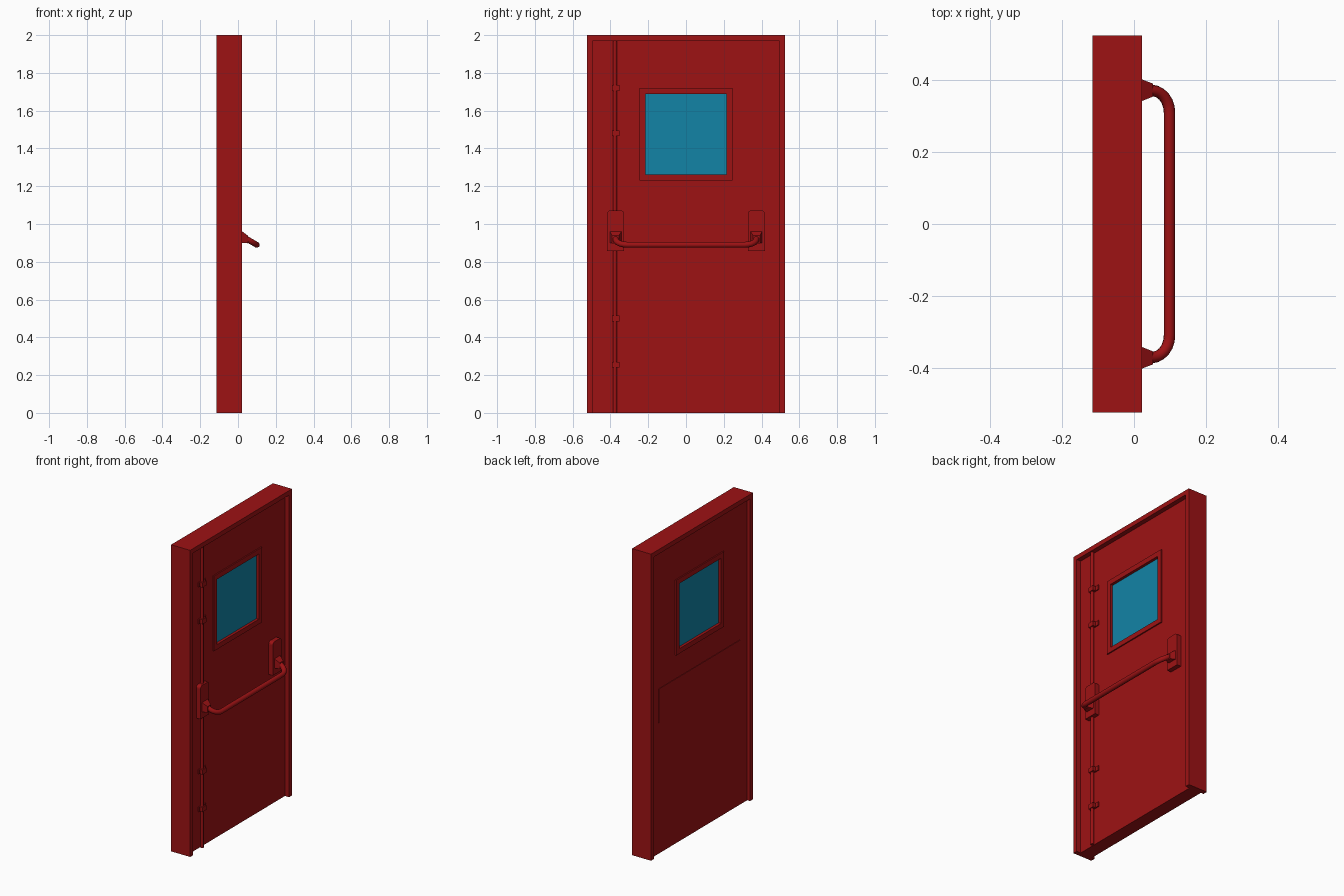
import bpy, bmesh, math

if "Cube" in bpy.data.objects:
    bpy.data.objects.remove(bpy.data.objects["Cube"])


def material(name, color):
    m = bpy.data.materials.new(name)
    m.diffuse_color = color
    m.use_nodes = True
    m.node_tree.nodes["Principled BSDF"].inputs["Base Color"].default_value = m.diffuse_color
    return m


RED = material("red_paint", (0.34, 0.006, 0.007, 1))
BLUE = material("blue_glass", (0.006, 0.23, 0.38, 1))


def finish(name, bm, mat=RED):
    bmesh.ops.recalc_face_normals(bm, faces=bm.faces)
    me = bpy.data.meshes.new(name)
    bm.to_mesh(me)
    bm.free()
    me.materials.append(mat)
    ob = bpy.data.objects.new(name, me)
    bpy.context.collection.objects.link(ob)
    return ob


def prism(name, pts, x0, x1, mat=RED):
    """Extrude a (y, z) outline along x."""
    bm = bmesh.new()
    f = bm.faces.new([bm.verts.new((x0, y, z)) for y, z in pts])
    new = bmesh.ops.extrude_face_region(bm, geom=[f])["geom"]
    bmesh.ops.translate(bm, vec=(x1 - x0, 0, 0),
                        verts=[v for v in new if isinstance(v, bmesh.types.BMVert)])
    return finish(name, bm, mat)


def rect(y0, y1, z0, z1):
    return [(y0, z0), (y1, z0), (y1, z1), (y0, z1)]


def ring(name, outer, inner, x0, x1):
    """Rectangular slab with a rectangular hole through it."""
    bm = bmesh.new()
    loops = [[bm.verts.new((x, y, z)) for y, z in rect(*r)]
             for r, x in ((outer, x0), (outer, x1), (inner, x1), (inner, x0))]
    for a, b in zip(loops, loops[1:] + loops[:1]):
        for i in range(4):
            j = (i + 1) % 4
            bm.faces.new((a[i], a[j], b[j], b[i]))
    return finish(name, bm)


# Door frame: two jambs and a header, open at the bottom
W, J = 0.525, 0.495
prism("door_frame", [(-W, 0), (-J, 0), (-J, 1.97), (J, 1.97),
                     (J, 0), (W, 0), (W, 2), (-W, 2)], -0.115, 0.022)

# Door leaf with window opening, raised trim and recessed glass
hole = (-0.215, 0.215, 1.262, 1.687)
trim = (-0.247, 0.247, 1.23, 1.72)
ring("door_leaf", (-J, J, 0, 1.97), hole, -0.095, -0.008)
ring("window_trim_front", trim, hole, -0.008, 0.0)
ring("window_trim_back", trim, hole, -0.103, -0.095)
prism("window_glass", rect(*hole), -0.085, -0.018, BLUE)

# Thin panel behind the handle, on the back face
prism("back_panel", rect(-0.42, 0.42, 0.855, 1.075), -0.098, -0.095)

# Vertical latch rod and its four clips
bm = bmesh.new()
bmesh.ops.create_cone(bm, cap_ends=True, segments=12, radius1=0.01, radius2=0.01, depth=1.97)
bmesh.ops.translate(bm, vec=(0.004, -0.376, 0.985), verts=bm.verts)
rod = finish("latch_rod", bm)
for z in (0.255, 0.5, 1.48, 1.72):
    prism("rod_clip", rect(-0.392, -0.352, z - 0.015, z + 0.015), -0.008, 0.018)
    prism("rod_clip_flange", rect(-0.4, -0.327, z - 0.015, z + 0.015), -0.008, -0.001)

# Handle end plates and tapered brackets
for side, label in ((-1, "left"), (1, "right")):
    c = side * 0.373
    hw, r = 0.045, 0.018
    pts = [(c - hw, 0.857), (c + hw, 0.857)]
    for k in range(5):
        a = math.radians(22.5 * k)
        pts.append((c + hw - r + r * math.cos(a), 1.072 - r + r * math.sin(a)))
    for k in range(5):
        a = math.radians(90 + 22.5 * k)
        pts.append((c - hw + r + r * math.cos(a), 1.072 - r + r * math.sin(a)))
    prism("handle_plate_" + label, pts, -0.008, 0.022)

    bm = bmesh.new()
    for x, h, z0, z1 in ((0.02, 0.031, 0.9, 0.962), (0.053, 0.018, 0.898, 0.938)):
        for y, z in rect(c - h, c + h, z0, z1):
            bm.verts.new((x, y, z))
    bmesh.ops.convex_hull(bm, input=bm.verts)
    bmesh.ops.dissolve_limit(bm, angle_limit=0.02, verts=bm.verts, edges=bm.edges)
    finish("handle_bracket_" + label, bm)

# Push bar: tube with curved ends, sloping down away from the door
half = [(0.035, 0.372)]
for k in range(7):
    a = math.radians(15 * k)
    half.append((0.05 + 0.049 * math.sin(a), 0.31 + 0.062 * math.cos(a)))
path = half + [(x, -y) for x, y in reversed(half)]
cu = bpy.data.curves.new("push_bar", "CURVE")
cu.dimensions = "3D"
cu.bevel_depth = 0.016
cu.bevel_resolution = 3
cu.use_fill_caps = True
sp = cu.splines.new("POLY")
sp.points.add(len(path) - 1)
for p, (x, y) in zip(sp.points, path):
    p.co = (x, y, 0.89 + (0.099 - x) * 0.58, 1)
cu.materials.append(RED)
bar = bpy.data.objects.new("push_bar", cu)
bpy.context.collection.objects.link(bar)

# Smooth the round parts
bpy.ops.object.select_all(action="DESELECT")
bar.select_set(True)
bpy.context.view_layer.objects.active = bar
bpy.ops.object.convert(target="MESH")
rod.select_set(True)
bpy.ops.object.shade_smooth_by_angle(angle=math.radians(40))
